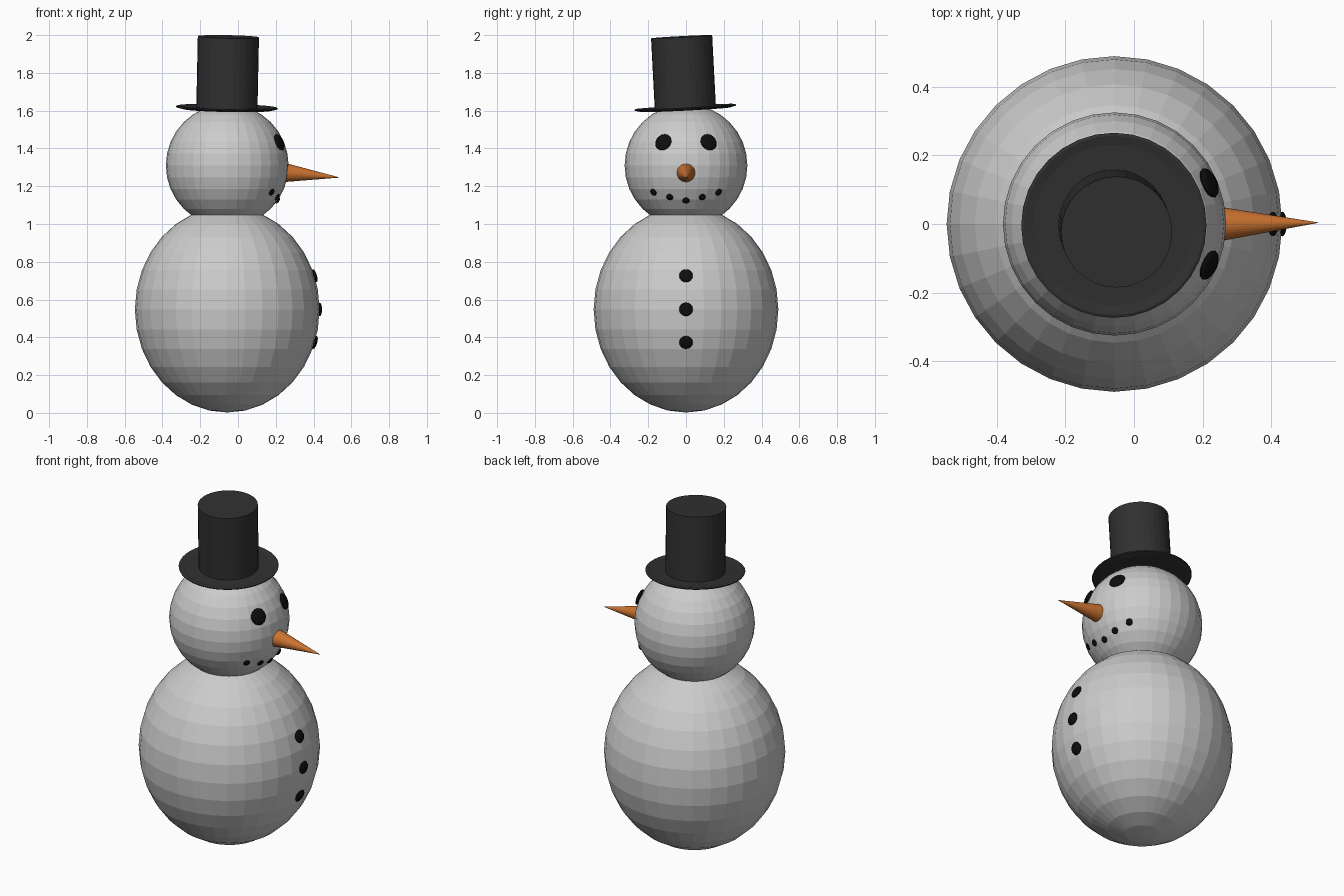
import bpy, bmesh
from math import sqrt, radians, sin, cos, pi
from mathutils import Vector, Matrix, Euler

if "Cube" in bpy.data.objects:
    bpy.data.objects.remove(bpy.data.objects["Cube"])


def material(name, rgb):
    m = bpy.data.materials.new(name)
    m.diffuse_color = (*rgb, 1)
    m.use_nodes = True
    m.node_tree.nodes["Principled BSDF"].inputs["Base Color"].default_value = m.diffuse_color
    return m


HAT = material("felt", (0.03, 0.03, 0.03))
COAL = material("coal", (0.004, 0.004, 0.004))
ORANGE = material("carrot", (0.6, 0.17, 0.03))

CX = -0.057                       # axis of the two snowballs
BODY_C, BODY_R = Vector((CX, 0, 0.547)), Vector((0.489, 0.489, 0.545))
HEAD_C, HEAD_R = Vector((CX, 0, 1.31)), Vector((0.325, 0.325, 0.325))


def finish(name, bm, matrix, mat=None):
    me = bpy.data.meshes.new(name)
    bmesh.ops.recalc_face_normals(bm, faces=bm.faces)
    bm.to_mesh(me)
    bm.free()
    ob = bpy.data.objects.new(name, me)
    ob.matrix_world = matrix
    bpy.context.collection.objects.link(ob)
    if mat:
        me.materials.append(mat)
    return ob


def ball(name, matrix, mat=None, seg=32, rings=16):
    bm = bmesh.new()
    bmesh.ops.create_uvsphere(bm, u_segments=seg, v_segments=rings, radius=1)
    return finish(name, bm, matrix, mat)


def pebble(name, center, radii, y, z, r, thick):
    """Flattened lump lying on the +x side of an ellipsoid."""
    dz = z - center.z
    dx = radii.x * sqrt(1 - (y / radii.y) ** 2 - (dz / radii.z) ** 2)
    normal = Vector((dx / radii.x ** 2, y / radii.y ** 2, dz / radii.z ** 2))
    rot = normal.to_track_quat('Z', 'Y')
    ball(name, Matrix.LocRotScale(Vector((center.x + dx, y, z)), rot,
                                  Vector((r, r, thick))), COAL, 16, 8)


# Snowballs
ball("body", Matrix.LocRotScale(BODY_C, None, BODY_R))
ball("head", Matrix.LocRotScale(HEAD_C, None, HEAD_R))

# Eyes
for side, s in (("left", -1), ("right", 1)):
    pebble("eye_" + side, HEAD_C, HEAD_R, s * 0.12, 1.433, 0.046, 0.016)

# Mouth
for i, (y, z) in enumerate([(-0.173, 1.168), (-0.086, 1.142), (0, 1.124),
                            (0.086, 1.142), (0.173, 1.168)]):
    pebble(f"mouth_{i}", HEAD_C, HEAD_R, y, z, 0.019, 0.009)

# Buttons
for i, z in enumerate((0.373, 0.548, 0.726)):
    pebble(f"button_{i}", BODY_C, BODY_R, 0, z, 0.036, 0.013)

# Carrot nose
base, tip = Vector((0.25, 0, 1.272)), Vector((0.54, 0.004, 1.246))
axis = tip - base
bm = bmesh.new()
bmesh.ops.create_cone(bm, cap_ends=True, segments=32, radius1=0.05, radius2=0,
                      depth=axis.length)
finish("nose", bm, Matrix.LocRotScale((base + tip) / 2,
                                      axis.to_track_quat('Z', 'Y'), None), ORANGE)

# Top hat: lathed profile with a slightly upturned brim, tilted forward
profile = [(0.235, 0), (0.268, 0.008), (0.27, 0.014), (0.262, 0.017),
           (0.235, 0.011), (0.162, 0.011), (0.162, 0.387)]
N = 32
bm = bmesh.new()
rows = [[bm.verts.new((r * cos(2 * pi * k / N), r * sin(2 * pi * k / N), z))
         for k in range(N)] for r, z in profile]
for a, b in zip(rows, rows[1:]):
    for k in range(N):
        j = (k + 1) % N
        bm.faces.new((a[k], a[j], b[j], b[k]))
bm.faces.new(rows[0][::-1])
bm.faces.new(rows[-1])
finish("top_hat", bm, Matrix.LocRotScale(
    Vector((CX - 0.002, -0.003, 1.605)),
    Euler((radians(3), radians(1.2), 0)), None), HAT)
